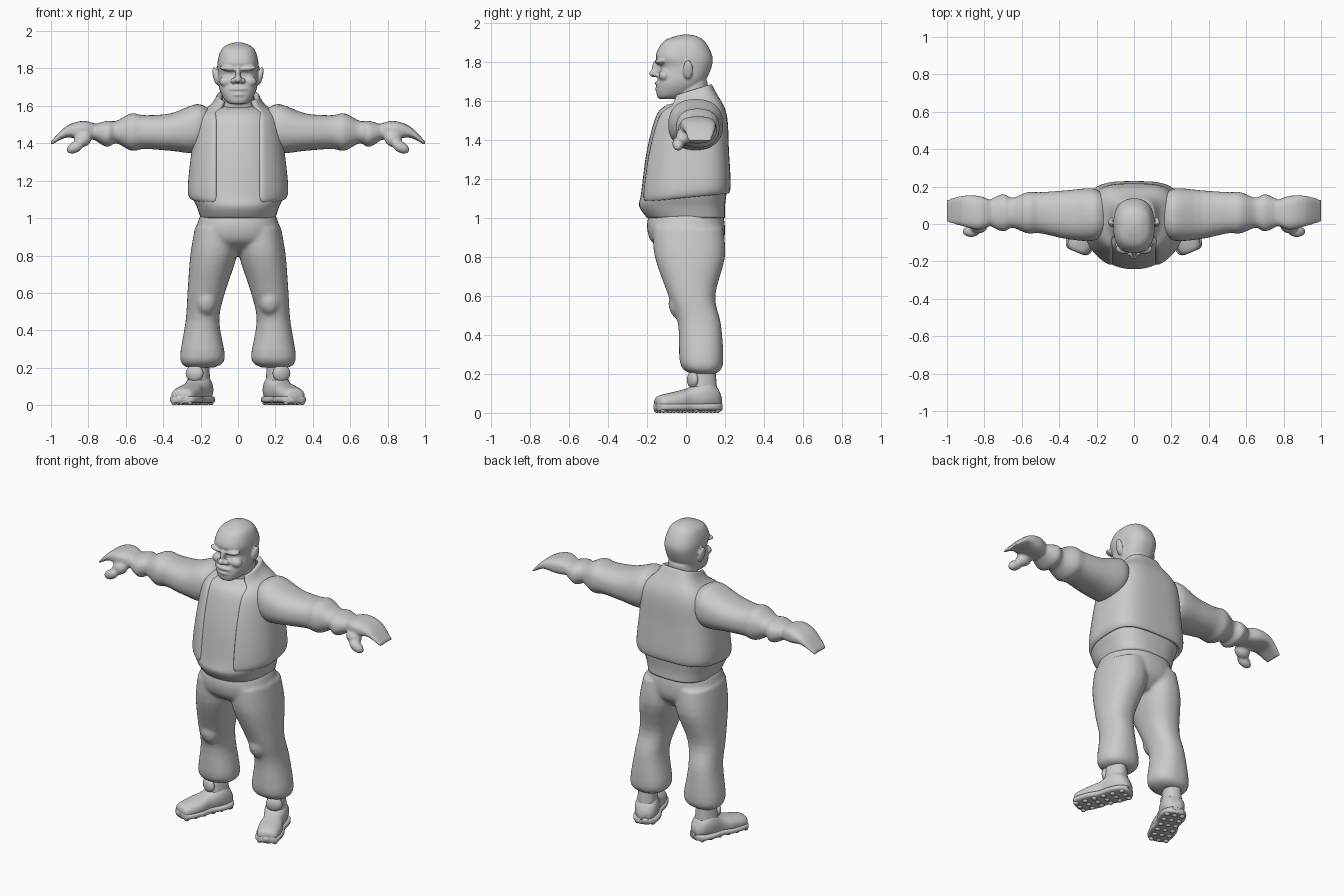
import bpy, bmesh
from math import sin, cos, pi, asin, radians, copysign
from mathutils import Matrix, Vector

default_cube = bpy.data.objects.get("Cube")
if default_cube:
    bpy.data.objects.remove(default_cube)

clay = bpy.data.materials.new("light_grey_clay")
clay.use_nodes = True
clay.diffuse_color = (.6, .6, .6, 1)
shader = clay.node_tree.nodes["Principled BSDF"]
shader.inputs["Base Color"].default_value = clay.diffuse_color


def to_object(name, bm):
    """Turn a bmesh into a smooth shaded grey object."""
    bmesh.ops.recalc_face_normals(bm, faces=bm.faces)
    mesh = bpy.data.meshes.new(name)
    bm.to_mesh(mesh)
    bm.free()
    mesh.shade_smooth()
    mesh.materials.append(clay)
    obj = bpy.data.objects.new(name, mesh)
    bpy.context.collection.objects.link(obj)
    return obj


def centred(rows):
    """Sections whose middle lies on the symmetry plane."""
    return [(along, 0, *rest) for along, *rest in rows]


def smooth_rows(rows, steps=4):
    """Insert extra sections along a smooth spline through the given ones."""
    rows = [Vector(row) for row in rows]
    padded = [rows[0]] + rows + [rows[-1]]
    result = []
    for before, start, end, after in zip(padded, padded[1:], padded[2:], padded[3:]):
        leaving, arriving = (end - before) / 2, (after - start) / 2
        for step in range(steps):
            u = step / steps
            ease = u * u * (3 - 2 * u)
            bend = leaving * (u * (1 - u) ** 2) - arriving * (u * u * (1 - u))
            result.append(start.lerp(end, ease) + bend)
    return result + [rows[-1]]


def loft(name, rows, axis="z", back=.85, front=.9, gap=0, sides=40):
    """Skin rounded sections: along, middle a, middle b, radius a, radius b, tilt.
    A gap leaves the skin open at the front, with edges that far from the middle."""
    bm = bmesh.new()
    rings = []
    for along, mid_a, mid_b, rad_a, rad_b, *tilt in smooth_rows(rows):
        opening = asin(min(gap / rad_a, .75))
        spacing = (2 * pi - 2 * opening) / (sides - 1 if gap else sides)
        ring = []
        for i in range(sides):
            angle = opening - pi / 2 + spacing * i
            c, s = cos(angle), sin(angle)
            power = back if s > 0 else front
            a = mid_a + rad_a * copysign(abs(c) ** power, c)
            b = mid_b + rad_b * copysign(abs(s) ** power, s)
            height = along + sum(tilt) * b
            place = {"z": (a, b, height), "x": (height, a, b), "y": (a, height, b)}
            ring.append(bm.verts.new(place[axis]))
        rings.append(ring)
    for lower, upper in zip(rings, rings[1:]):
        for i in range(sides - 1 if gap else sides):
            j = (i + 1) % sides
            bm.faces.new((lower[i], lower[j], upper[j], upper[i]))
    if not gap:
        bm.faces.new(rings[0])
        bm.faces.new(rings[-1])
    return to_object(name, bm)


def ball(name, location, size, lean=0):
    """An ellipsoid, leaning sideways by an angle."""
    bm = bmesh.new()
    placing = (Matrix.Translation(location) @ Matrix.Rotation(lean, 4, "Y")
               @ Matrix.Diagonal(size).to_4x4())
    bmesh.ops.create_uvsphere(bm, u_segments=24, v_segments=14, radius=1, matrix=placing)
    return to_object(name, bm)


def join(name, parts):
    bpy.ops.object.select_all(action="DESELECT")
    for part in parts:
        part.select_set(True)
    bpy.context.view_layer.objects.active = parts[0]
    bpy.ops.object.join()
    parts[0].name = name
    return parts[0]


def fuse(name, parts, voxel, rounds):
    """Join overlapping parts into one soft continuous skin."""
    obj = join(name, parts)
    remesh = obj.modifiers.new("fuse", "REMESH")
    remesh.mode = "VOXEL"
    remesh.voxel_size = voxel
    remesh.use_smooth_shade = True
    soften = obj.modifiers.new("soften", "SMOOTH")
    soften.iterations = rounds
    return obj


# Head with neck, nose, lips, brows, cheeks and ears
skull = loft("skull", centred([
    (1.61, -.1, .04, .04), (1.63, -.07, .07, .08), (1.69, -.03, .1, .12),
    (1.77, 0, .106, .13), (1.83, -.01, .11, .145), (1.9, -.01, .09, .11),
    (1.93, 0, .05, .06), (1.94, 0, .01, .01)]), front=.8)
neck = loft("neck", centred([(1.55, .03, .09, .08), (1.7, .03, .08, .08)]))
features = [
    ball("nose_tip", (0, -.16, 1.74), (.02, .03, .02)),
    ball("nose_bridge", (0, -.15, 1.77), (.014, .025, .04)),
    ball("upper_lip", (0, -.14, 1.69), (.05, .02, .012)),
    ball("lower_lip", (0, -.14, 1.66), (.04, .02, .01))]
for side in (-1, 1):
    features += [
        ball("nostril", (side * .025, -.15, 1.735), (.015, .02, .015)),
        ball("brow", (side * .05, -.13, 1.8), (.05, .03, .015), side * -.1),
        ball("cheek", (side * .06, -.11, 1.73), (.04, .03, .03)),
        ball("ear", (side * .12, .01, 1.76), (.014, .026, .05), side * .2)]
fuse("head", [skull, neck] + features, .006, 3)

# Open sleeveless jacket with a stand-up collar
jacket_rows = centred([
    (1.1, -.01, .25, .23, .1), (1.15, -.01, .27, .24, .1), (1.35, 0, .25, .22, 0),
    (1.53, .02, .22, .19, 0), (1.6, .02, .14, .14, .2), (1.65, .02, .11, .11, .3)])
jacket = loft("jacket", jacket_rows, back=.6, front=1, gap=.12)
thickness = jacket.modifiers.new("thickness", "SOLIDIFY")
thickness.thickness = .03
jacket.modifiers.new("round_edges", "SUBSURF")

# Shirt over a round belly, set just inside the jacket
belly_rows = centred([(1, 0, .22, .22, 0), (1.06, -.02, .24, .24, 0)])
inset = Vector((0, 0, 0, .02, .02, 0))
loft("shirt", [Vector(row) - inset for row in belly_rows + jacket_rows[1:-1]], back=.7)

# Trousers: hips, two baggy legs and knee patches
trousers = [loft("hips", centred([
    (.8, .04, .05, .09), (.87, .01, .2, .18), (.95, 0, .22, .2), (1.02, 0, .2, .19)]))]
leg_rows = [
    (.2, .2, .09, .07, .06), (.25, .19, .08, .12, .11), (.45, .19, .07, .09, .11),
    (.6, .17, .03, .1, .12), (.8, .13, .02, .125, .18), (.95, .11, .01, .12, .18)]
for side in (-1, 1):
    trousers += [
        loft("leg", [(z, side * x, *rest) for z, x, *rest in leg_rows]),
        ball("knee", (side * .17, -.03, .56), (.06, .06, .08))]
fuse("trousers", trousers, .011, 4)

# Arm with puffed sleeve and cuff, mitten hand and thumb, mirrored
arm_height = 1.46
arm = loft("arm", [
    (.15, .05, .04, .1, .08), (.22, .05, .02, .14, .13), (.36, .05, 0, .13, .1),
    (.5, .06, 0, .11, .09), (.57, .06, 0, .11, .1), (.65, .06, 0, .08, .06),
    (.7, .06, -.01, .1, .07), (.77, .06, 0, .07, .04)], axis="x")
hand = loft("hand", [
    (.75, .06, 0, .06, .04), (.83, .06, .01, .09, .05), (.92, .07, 0, .08, .03),
    (1, .07, -.06, .06, .01)], axis="x", back=.7, front=.7)
thumb = [
    ball("thumb_root", (.83, -.01, -.04), (.05, .04, .04), .5),
    ball("thumb_tip", (.87, -.04, -.08), (.05, .03, .03), .5)]
arms = fuse("arms", [arm, hand] + thumb, .008, 2)
arms.location.z = arm_height
arms.modifiers.new("mirror", "MIRROR")

# Boot with sole, ankle shaft, tongue and studs, turned outward and mirrored
upper_rows = [
    (-.26, .05, .03, .02), (-.24, .05, .06, .04), (-.15, .06, .07, .05),
    (-.08, .07, .06, .06), (0, .09, .07, .08), (.06, .08, .06, .06), (.09, .06, .03, .03)]
sole_rows = [(along, .03, width + .01, .02) for along, middle, width, height in upper_rows]
boot = [
    loft("upper", centred(upper_rows), axis="y"),
    loft("sole", centred(sole_rows), axis="y", back=.6, front=.6),
    loft("shaft", centred([(.1, 0, .06, .07), (.24, 0, .05, .06)])),
    ball("tongue", (0, -.06, .17), (.05, .025, .045))]
for row in range(6):
    for column in (-1, 0, 1):
        boot.append(ball("stud", (column * .045, .06 - row * .06, .014), (.016, .016, .014)))
boots = join("boots", boot)
turn = Matrix.Rotation(radians(22), 4, "Z")
boots.data.transform(Matrix.Translation((.21, .09, 0)) @ turn)
boots.modifiers.new("mirror", "MIRROR")
